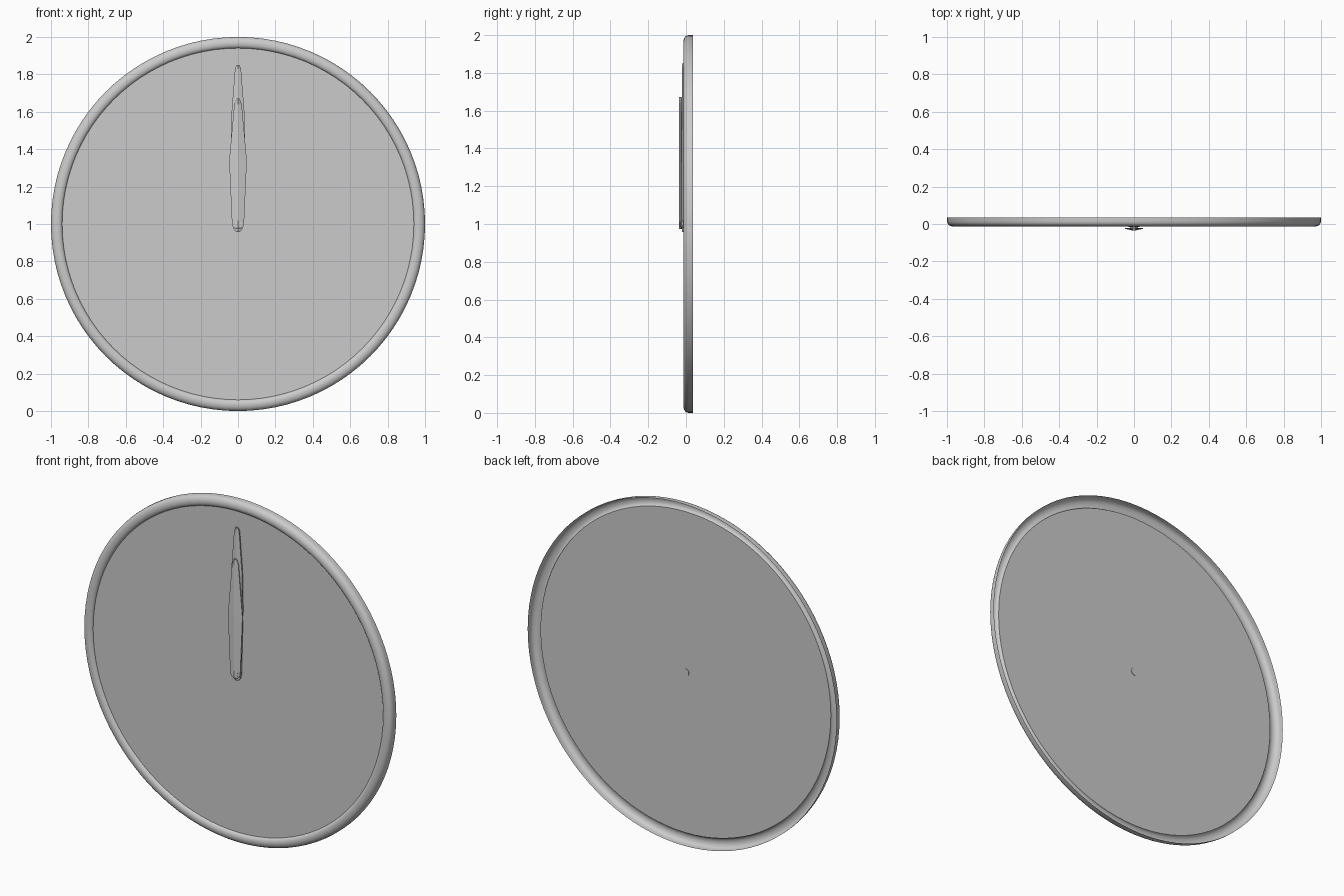
import bpy, bmesh, math

if "Cube" in bpy.data.objects:
    bpy.data.objects.remove(bpy.data.objects["Cube"])

SEG = 96
CZ = 1.0  # height of the clock centre


def finish(name, bm, smooth=None):
    bmesh.ops.remove_doubles(bm, verts=bm.verts, dist=1e-5)
    me = bpy.data.meshes.new(name)
    bm.to_mesh(me)
    bm.free()
    ob = bpy.data.objects.new(name, me)
    bpy.context.collection.objects.link(ob)
    if smooth:
        bpy.ops.object.select_all(action='DESELECT')
        ob.select_set(True)
        bpy.context.view_layer.objects.active = ob
        bpy.ops.object.shade_smooth_by_angle(angle=math.radians(smooth))
    return ob


def lathe(name, profile, segs, smooth=50):
    """Spin (radius, y) points around the clock's front-back axis."""
    bm = bmesh.new()
    rings = []
    for i in range(segs):
        a = 2 * math.pi * i / segs
        rings.append([bm.verts.new((r * math.sin(a), y, CZ + r * math.cos(a)))
                      for r, y in profile])
    for i in range(segs):
        a, b = rings[i], rings[(i + 1) % segs]
        for j in range(len(profile) - 1):
            bm.faces.new((a[j], a[j + 1], b[j + 1], b[j]))
    return finish(name, bm, smooth)


def hand(name, half, back, edge, ridge):
    """Ridged hand: half outline of (x, z), mirrored, raised along its middle."""
    bm = bmesh.new()
    rows = []
    for x, z in half:
        rows.append([bm.verts.new(p) for p in (
            (-x, back, z), (-x, edge, z), (0, ridge, z), (x, edge, z), (x, back, z))])
    for a, b in zip(rows, rows[1:]):
        for j in range(5):
            k = (j + 1) % 5
            bm.faces.new((a[j], a[k], b[k], b[j]))
    bm.faces.new(rows[0])
    bm.faces.new(rows[-1][::-1])
    bmesh.ops.recalc_face_normals(bm, faces=bm.faces)
    return finish(name, bm)


# Rim: rounded channel, open at the back
rim = [(0.94, 0.003), (0.942, -0.003), (0.947, -0.008), (0.955, -0.012),
       (0.965, -0.0135), (0.975, -0.0125), (0.985, -0.009), (0.993, -0.003),
       (0.998, 0.005), (1.0, 0.015), (1.0, 0.036)]
lathe("clock_rim", rim, SEG)

# Dial: flat disc set inside the rim
bm = bmesh.new()
bm.faces.new([bm.verts.new((0.94 * math.sin(2 * math.pi * i / SEG), 0.003,
                            CZ + 0.94 * math.cos(2 * math.pi * i / SEG)))
              for i in range(SEG)])
finish("clock_dial", bm)

# Hands, both pointing up
hand("minute_hand", [(0.010, 0.957), (0.022, 0.97), (0.028, 1.0), (0.038, 1.38),
                     (0.034, 1.60), (0.016, 1.83), (0.007, 1.85)],
     -0.005, -0.013, -0.020)
hand("hour_hand", [(0.012, 0.973), (0.028, 0.985), (0.033, 1.02), (0.047, 1.34),
                   (0.020, 1.64), (0.008, 1.672)],
     -0.021, -0.026, -0.036)

# Pin joining the hands to the dial
lathe("centre_pin", [(0.0, 0.006), (0.022, 0.006), (0.022, -0.032), (0.0, -0.034)], 24)
